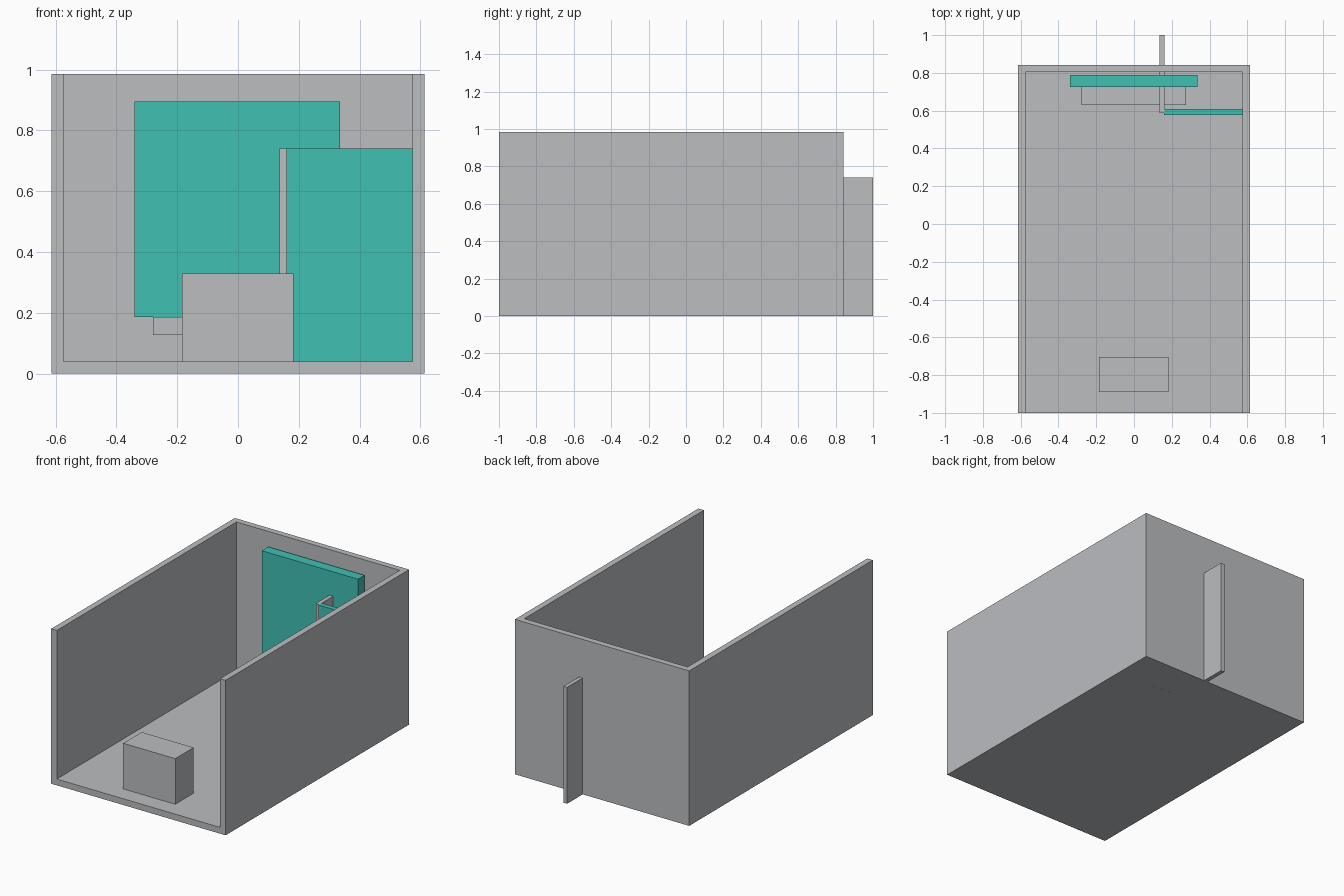
import bpy

if "Cube" in bpy.data.objects:
    bpy.data.objects.remove(bpy.data.objects["Cube"])


def material(name, color):
    mat = bpy.data.materials.new(name)
    mat.diffuse_color = (*color, 1.0)
    mat.use_nodes = True
    mat.node_tree.nodes["Principled BSDF"].inputs["Base Color"].default_value = mat.diffuse_color
    return mat


grey = material("light_grey", (0.50, 0.51, 0.53))
teal = material("teal", (0.05, 0.53, 0.45))


def box(name, x, y, z, mat):
    """Box from (min, max) ranges on each axis."""
    bpy.ops.mesh.primitive_cube_add(size=1)
    obj = bpy.context.object
    obj.name = name
    for v in obj.data.vertices:
        for axis, (low, high) in enumerate((x, y, z)):
            v.co[axis] = low if v.co[axis] < 0 else high
    obj.data.materials.append(mat)
    return obj


# Room shell: floor and three walls, open at the front and top
room = box("room_shell", (-0.613, 0.613), (-1.0, 0.843), (0.0, 0.985), grey)
cutter = box("room_cutter", (-0.574, 0.574), (-1.2, 0.804), (0.04, 1.2), grey)
cutter.hide_render = True
cut = room.modifiers.new("hollow", "BOOLEAN")
cut.operation = "DIFFERENCE"
cut.solver = "EXACT"
cut.object = cutter
bpy.context.view_layer.objects.active = room
bpy.ops.object.modifier_apply(modifier=cut.name)
bpy.data.objects.remove(cutter, do_unlink=True)

# Block standing on the floor near the opening
box("floor_block", (-0.184, 0.182), (-0.89, -0.705), (0.04, 0.33), grey)

# Upright panel by the back wall, with the ledge under it
box("back_panel", (-0.34, 0.336), (0.725, 0.79), (0.187, 0.895), teal)
box("panel_ledge", (-0.279, 0.275), (0.63, 0.785), (0.127, 0.186), grey)

# Thin fin running through the back wall, and the screen beside it
box("wall_fin", (0.136, 0.162), (0.587, 1.0), (0.0, 0.74), grey)
box("side_screen", (0.16, 0.574), (0.578, 0.61), (0.0, 0.74), teal)
